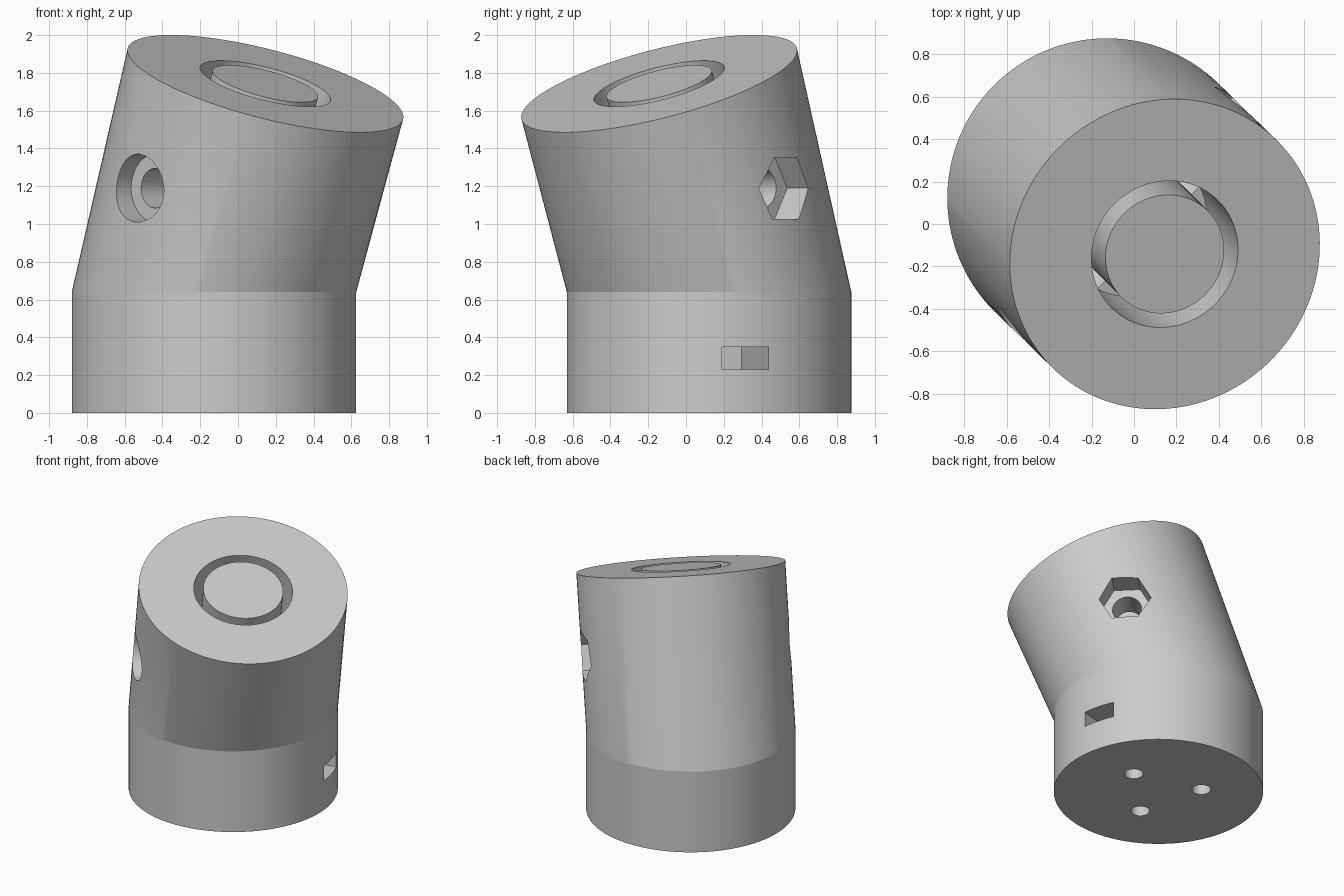
import bpy
import bmesh
from math import sin, cos, pi, radians
from mathutils import Vector, Matrix

default = bpy.data.objects.get("Cube")
if default:
    bpy.data.objects.remove(default, do_unlink=True)

BASE = Vector((-0.127, 0.122, 0))
TOP = Vector((0.145, -0.142, 1.743))
TILT = Vector((0.242, -0.242, 0.94)).normalized()
RADIUS, JOINT = 0.753, 0.64


def frame(origin, axis, side):
    """Matrix whose local z runs along axis and local x along side."""
    z = Vector(axis).normalized()
    x = Vector(side).normalized()
    y = z.cross(x)
    return Matrix.Translation(origin) @ Matrix((x, y, z)).transposed().to_4x4()


def finish(bm, name):
    bmesh.ops.recalc_face_normals(bm, faces=bm.faces)
    mesh = bpy.data.meshes.new(name)
    bm.to_mesh(mesh)
    bm.free()
    obj = bpy.data.objects.new(name, mesh)
    bpy.context.collection.objects.link(obj)
    return obj


def loft(name, rings, sides=96, closed=False):
    """Skin through circles given as (radius, matrix)."""
    bm = bmesh.new()
    loops = [[bm.verts.new(m @ Vector((r * cos(2 * pi * i / sides), r * sin(2 * pi * i / sides), 0)))
              for i in range(sides)] for r, m in rings]
    pairs = list(zip(loops, loops[1:]))
    if closed:
        pairs.append((loops[-1], loops[0]))
    else:
        bm.faces.new(loops[0])
        bm.faces.new(loops[-1])
    for a, b in pairs:
        for i in range(sides):
            j = (i + 1) % sides
            bm.faces.new((a[i], a[j], b[j], b[i]))
    return finish(bm, name)


def rod(name, radius, start, end, m, sides=48):
    shift = lambda d: m @ Matrix.Translation((0, 0, d))
    return loft(name, [(radius, shift(start)), (radius, shift(end))], sides)


# Body: upright base blending into a leaning upper section
turn = Vector((0, 0, 1)).rotation_difference(TILT).to_matrix().to_4x4()
top_frame = Matrix.Translation(TOP) @ turn
low = [Matrix.Translation(BASE + Vector((0, 0, z))) for z in (0, JOINT - 0.02, JOINT)]
low_ring = [low[2] @ Vector((RADIUS, 0, 0))]
q = Vector((0, 0, 1)).rotation_difference(TILT)
body = loft("angled_body", [(RADIUS, m) for m in low] + [(RADIUS, top_frame)], 128)

cutters = []

# Ring groove around the flush centre post
depth = Matrix.Translation((0, 0, -0.6))
lift = Matrix.Translation((0, 0, 0.1))
cutters.append(loft("groove_cutter", [(0.288, top_frame @ lift), (0.356, top_frame @ lift),
                                      (0.356, top_frame @ depth), (0.288, top_frame @ depth)],
                    96, closed=True))

# Cross bolt: through hole, round head recess and hexagonal nut recess
bolt = frame((0, 0, 1.19), (1, 1, 0), (-1, 1, 0))
cutters.append(rod("bolt_hole_cutter", 0.105, -1, 1, bolt))
cutters.append(rod("head_recess_cutter", 0.18, -1, -0.62, bolt, 64))
cutters.append(rod("nut_recess_cutter", 0.188, 0.57, 1, bolt, 6))

# Three mounting holes underneath, each with a side slot for a nut
for angle in (15, 135, 255):
    out = Vector((cos(radians(angle)), sin(radians(angle)), 0))
    hole = Matrix.Translation(BASE + out * 0.31)
    cutters.append(rod("mount_hole_cutter", 0.068, -0.1, 0.5, hole, 32))
    bm = bmesh.new()
    bmesh.ops.create_cube(bm, size=1)
    place = Matrix.Translation(BASE + out * 0.585 + Vector((0, 0, 0.29)))
    bm.transform(place @ Matrix.Rotation(radians(angle), 4, 'Z') @ Matrix.Diagonal((0.8, 0.254, 0.118, 1)))
    cutters.append(finish(bm, "nut_slot_cutter"))

for c in cutters:
    c.hide_render = True
    mod = body.modifiers.new(c.name, 'BOOLEAN')
    mod.operation = 'DIFFERENCE'
    mod.solver = 'EXACT'
    mod.object = c

# Apply the cuts and discard the cutters
bpy.context.view_layer.update()
result = bpy.data.meshes.new_from_object(body.evaluated_get(bpy.context.evaluated_depsgraph_get()))
body.modifiers.clear()
body.data = result
for c in cutters:
    bpy.data.objects.remove(c, do_unlink=True)

# Single grey plastic
grey = bpy.data.materials.new("light_grey")
grey.use_nodes = True
color = (0.6, 0.6, 0.6, 1)
grey.diffuse_color = color
grey.node_tree.nodes["Principled BSDF"].inputs["Base Color"].default_value = color
body.data.materials.clear()
body.data.materials.append(grey)

bpy.ops.object.select_all(action='DESELECT')
body.select_set(True)
bpy.context.view_layer.objects.active = body
bpy.ops.object.shade_smooth_by_angle(angle=radians(12))
